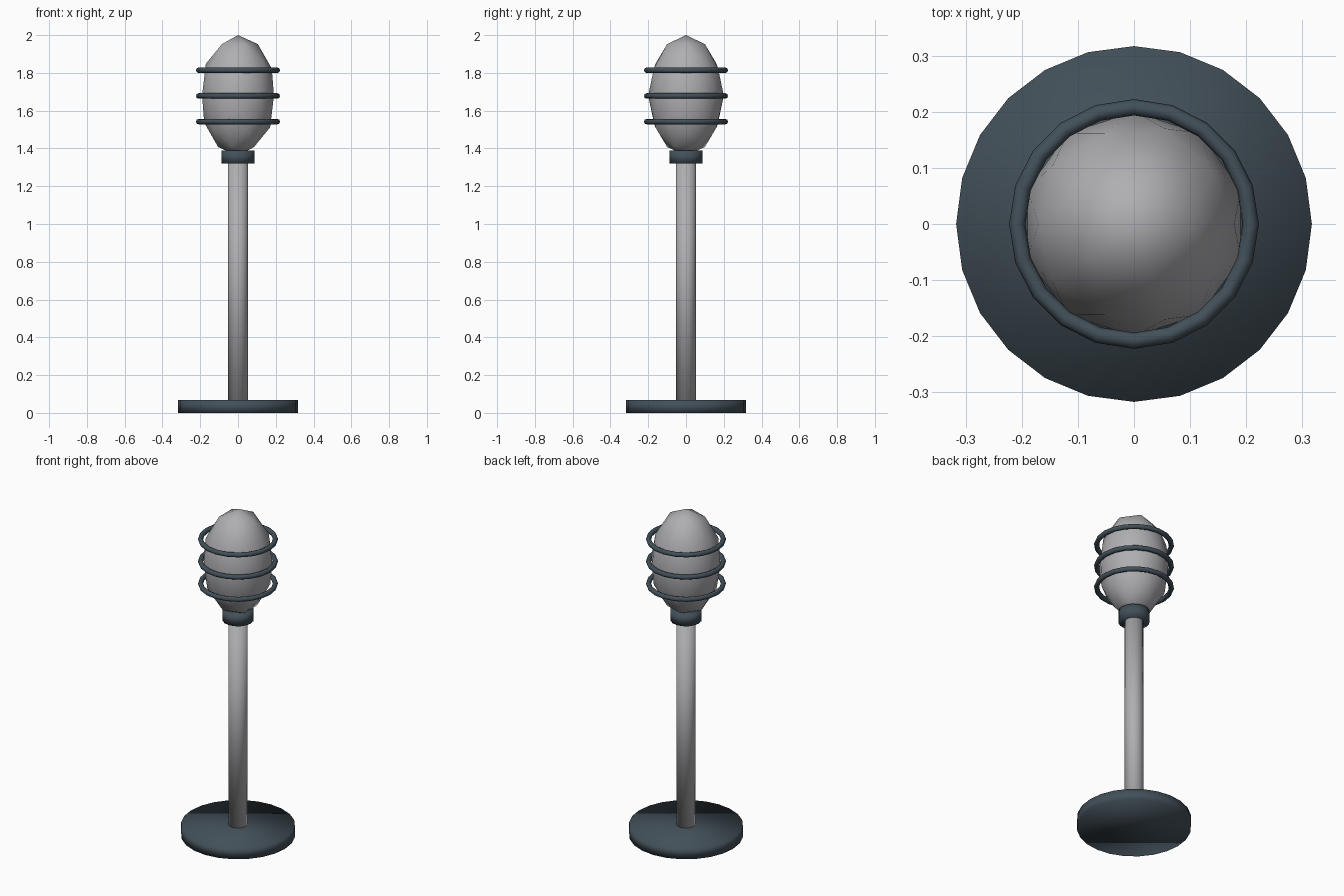
import bpy

cube = bpy.data.objects.get("Cube")
if cube:
    bpy.data.objects.remove(cube, do_unlink=True)


def make_material(name, color):
    mat = bpy.data.materials.new(name)
    mat.use_nodes = True
    mat.diffuse_color = (*color, 1)
    mat.node_tree.nodes["Principled BSDF"].inputs["Base Color"].default_value = (*color, 1)
    return mat


grey = make_material("light grey", (0.43, 0.43, 0.45))
slate = make_material("dark slate", (0.055, 0.08, 0.1))


def finish(name, mat):
    # The soft style shades every part smoothly, caps included
    obj = bpy.context.object
    obj.name = name
    obj.data.materials.append(mat)
    bpy.ops.object.shade_smooth()
    return obj


def cylinder(name, mat, radius, bottom, top, sides):
    bpy.ops.mesh.primitive_cylinder_add(
        vertices=sides, radius=radius, depth=top - bottom,
        location=(0, 0, (bottom + top) / 2))
    return finish(name, mat)


# Stand: round foot, pole and the collar that holds the head
cylinder("base", slate, 0.317, 0, 0.068, 24)
cylinder("pole", grey, 0.053, 0.03, 1.35, 16)
cylinder("collar", slate, 0.087, 1.32, 1.388, 16)

# Faceted egg-shaped head
bpy.ops.mesh.primitive_ico_sphere_add(subdivisions=2, radius=1, location=(0, 0, 1.68))
head = finish("head", grey)
head.scale = (0.2, 0.2, 0.32)

# Three guard rings around the head
for label, z in (("lower", 1.542), ("middle", 1.678), ("upper", 1.814)):
    bpy.ops.mesh.primitive_torus_add(
        major_segments=20, minor_segments=8,
        major_radius=0.208, minor_radius=0.0145, location=(0, 0, z))
    finish(label + "_ring", slate)
